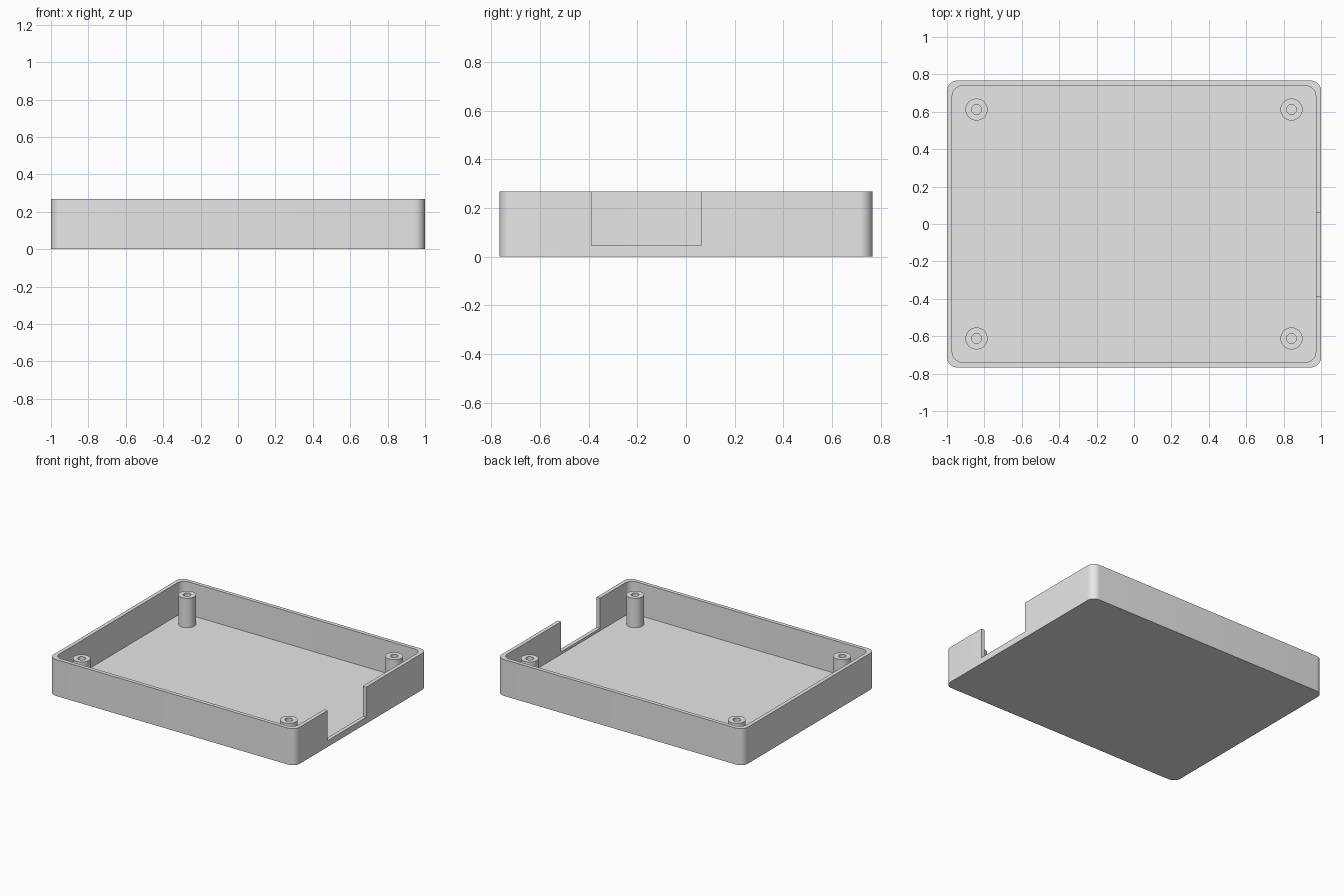
import bpy
import bmesh
import math

cube = bpy.data.objects.get("Cube")
if cube:
    bpy.data.objects.remove(cube, do_unlink=True)

HALF_X, HALF_Y, HEIGHT = 1.0, 0.767, 0.268
WALL, FLOOR, CORNER = 0.028, 0.028, 0.056
POST_X, POST_Y, POST_TOP = 0.842, 0.612, 0.244
POST_R, HOLE_R = 0.059, 0.026

grey = bpy.data.materials.new("grey plastic")
grey.use_nodes = True
colour = (0.8, 0.8, 0.8, 1)
grey.diffuse_color = colour
grey.node_tree.nodes["Principled BSDF"].inputs["Base Color"].default_value = colour


def circle(radius, steps=48):
    return [(radius * math.cos(math.tau * i / steps),
             radius * math.sin(math.tau * i / steps)) for i in range(steps)]


def rounded_rectangle(hx, hy, r, steps=10):
    points = []
    for quarter, (sx, sy) in enumerate([(1, 1), (-1, 1), (-1, -1), (1, -1)]):
        for i in range(steps + 1):
            a = math.pi / 2 * (quarter + i / steps)
            points.append((sx * (hx - r) + r * math.cos(a),
                           sy * (hy - r) + r * math.sin(a)))
    return points


def prism(name, outline, z0, z1, location=(0, 0)):
    """Extrude a closed outline from z0 to z1."""
    bm = bmesh.new()
    base = bm.faces.new([bm.verts.new((x, y, z0)) for x, y in outline])
    top = bmesh.ops.extrude_face_region(bm, geom=[base])["geom"]
    bmesh.ops.translate(bm, vec=(0, 0, z1 - z0),
                        verts=[v for v in top if isinstance(v, bmesh.types.BMVert)])
    bmesh.ops.recalc_face_normals(bm, faces=bm.faces)
    mesh = bpy.data.meshes.new(name)
    bm.to_mesh(mesh)
    bm.free()
    mesh.materials.append(grey)
    obj = bpy.data.objects.new(name, mesh)
    obj.location = (*location, 0)
    bpy.context.collection.objects.link(obj)
    return obj


def activate(obj):
    bpy.ops.object.select_all(action="DESELECT")
    obj.select_set(True)
    bpy.context.view_layer.objects.active = obj


def cut(obj, cutter):
    """Subtract the cutter and discard it."""
    mod = obj.modifiers.new("cut", "BOOLEAN")
    mod.operation, mod.solver, mod.object = "DIFFERENCE", "EXACT", cutter
    activate(obj)
    bpy.ops.object.modifier_apply(modifier=mod.name)
    bpy.data.objects.remove(cutter, do_unlink=True)


def smooth(obj):
    activate(obj)
    bpy.ops.object.shade_smooth_by_angle(angle=math.radians(30))


# Open tray with rounded corners
tray = prism("tray", rounded_rectangle(HALF_X, HALF_Y, CORNER), 0, HEIGHT)
cut(tray, prism("cavity", rounded_rectangle(HALF_X - WALL, HALF_Y - WALL, CORNER),
                FLOOR, HEIGHT + 0.1))

# Port opening in the left wall, leaving a low sill
y0, y1, sill = -0.388, 0.061, 0.046
cut(tray, prism("port", [(0.9, y0), (1.1, y0), (1.1, y1), (0.9, y1)],
                sill, HEIGHT + 0.1))
smooth(tray)

# Hollow screw posts in the corners
for x_name, sx in (("left", 1), ("right", -1)):
    for y_name, sy in (("front", -1), ("back", 1)):
        spot = (sx * POST_X, sy * POST_Y)
        post = prism(f"{y_name}_{x_name}_screw_post", circle(POST_R), FLOOR, POST_TOP, spot)
        cut(post, prism("screw_hole", circle(HOLE_R), FLOOR + 0.002, POST_TOP + 0.1, spot))
        smooth(post)
